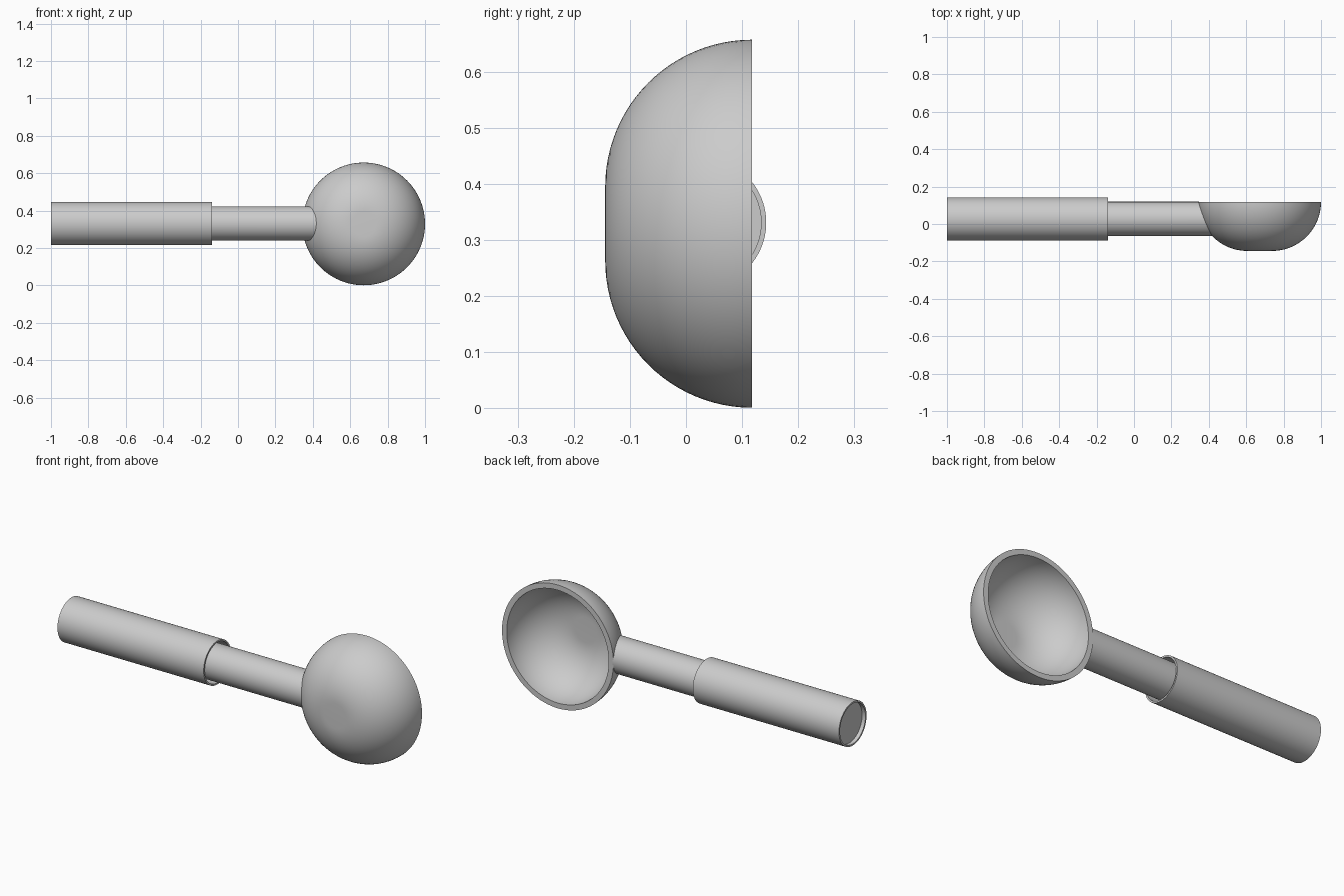
import bpy, bmesh, math

cube = bpy.data.objects.get("Cube")
if cube:
    bpy.data.objects.remove(cube, do_unlink=True)

# Main dimensions
BOWL_X, RIM_Y, MID_Z = 0.672, 0.118, 0.329
FLAT, ARC, WALL = 0.066, 0.262, 0.028
AXIS_Y = 0.027
ROD_R = 0.092

metal = bpy.data.materials.new("brushed grey")
metal.use_nodes = True
GREY = (0.6, 0.6, 0.6, 1)
metal.diffuse_color = GREY
metal.node_tree.nodes["Principled BSDF"].inputs["Base Color"].default_value = GREY


def lathe(name, rings, location, axis, steps=96):
    """Join circles of (radius, distance along axis); radius 0 is a pole."""
    bm = bmesh.new()

    def place(r, a, d):
        u, v = r * math.cos(a), r * math.sin(a)
        return (d, u, v) if axis == "x" else (u, d, v)

    loops = []
    for r, d in rings:
        n = steps if r > 0 else 1
        loops.append([bm.verts.new(place(r, math.tau * i / steps, d)) for i in range(n)])
    for a, b in zip(loops, loops[1:]):
        for i in range(steps):
            j = (i + 1) % steps
            if len(a) == 1:
                bm.faces.new((a[0], b[i], b[j]))
            elif len(b) == 1:
                bm.faces.new((a[i], b[0], a[j]))
            else:
                bm.faces.new((a[i], b[i], b[j], a[j]))
    bmesh.ops.recalc_face_normals(bm, faces=bm.faces)
    mesh = bpy.data.meshes.new(name)
    bm.to_mesh(mesh)
    bm.free()
    mesh.materials.append(metal)
    obj = bpy.data.objects.new(name, mesh)
    obj.location = location
    bpy.context.collection.objects.link(obj)
    return obj


def smooth(obj):
    bpy.ops.object.select_all(action="DESELECT")
    obj.select_set(True)
    bpy.context.view_layer.objects.active = obj
    bpy.ops.object.shade_smooth_by_angle(angle=math.radians(35))


def arc(radius, n=24):
    """Quarter arc from the flat bottom out to the rim."""
    return [(FLAT + radius * math.sin(t), -radius * math.cos(t))
            for t in (math.pi / 2 * i / n for i in range(n + 1))]


# Scoop bowl: outer shell, flat rim, inner shell
bowl = lathe("scoop_bowl",
             [(0, -ARC)] + arc(ARC) + arc(ARC - WALL)[::-1] + [(0, WALL - ARC)],
             (BOWL_X, RIM_Y, MID_Z), "y")

# Hollow grip sleeve with a slightly recessed end plug
SLEEVE_R, BORE_R = 0.116, 0.107
END, MOUTH, PLUG = -1.0, -0.14, -0.98
sleeve = lathe("grip_sleeve",
               [(0, PLUG), (BORE_R, PLUG), (BORE_R, END), (SLEEVE_R, END),
                (SLEEVE_R, MOUTH), (BORE_R, MOUTH), (BORE_R, PLUG + 0.01), (0, PLUG + 0.01)],
               (0, AXIS_Y, MID_Z + 0.002), "x")

# Rod, its far end shaped to the bowl's outer surface
rod = lathe("neck_rod", [(0, PLUG + 0.01), (ROD_R, PLUG + 0.01), (ROD_R, 0.3)],
            (0, AXIS_Y, MID_Z + 0.002), "x")
for v in rod.data.vertices:
    if v.co.x > 0.2:
        depth = max(RIM_Y - (v.co.y + AXIS_Y), 0)
        reach = FLAT + math.sqrt(ARC ** 2 - depth ** 2)
        v.co.x = BOWL_X - math.sqrt(reach ** 2 - v.co.z ** 2) + 0.004

for part in (bowl, sleeve, rod):
    smooth(part)
